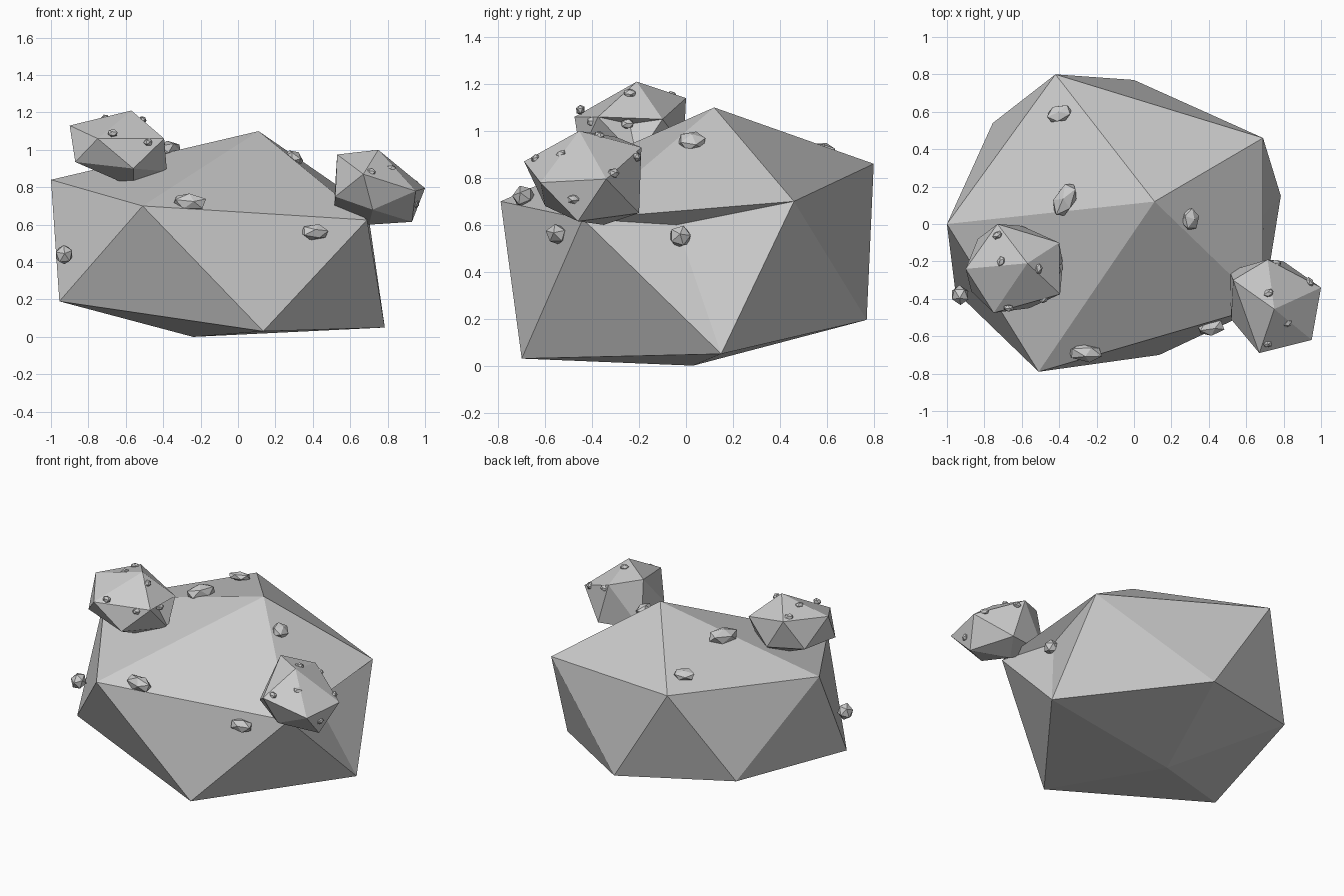
import bpy, bmesh
from mathutils import Vector, Matrix

if "Cube" in bpy.data.objects:
    bpy.data.objects.remove(bpy.data.objects["Cube"])


def finish(bm, name):
    bmesh.ops.recalc_face_normals(bm, faces=bm.faces)
    me = bpy.data.meshes.new(name)
    bm.to_mesh(me)
    bm.free()
    ob = bpy.data.objects.new(name, me)
    bpy.context.collection.objects.link(ob)
    return ob


def ring_rock(name, top, upper, lower, bottom, dent):
    """Icosahedral rock: two caps, two staggered rings, one side face dented."""
    bm = bmesh.new()
    t, b, d = (bm.verts.new(p) for p in (top, bottom, dent))
    u = [bm.verts.new(p) for p in upper]
    l = [bm.verts.new(p) for p in lower]
    for i in range(5):
        j = (i + 1) % 5
        bm.faces.new((t, u[i], u[j]))
        bm.faces.new((l[i], l[j], u[j]))
        bm.faces.new((b, l[j], l[i]))
        if i == 2:
            for p, q in ((u[i], l[i]), (l[i], u[j]), (u[j], u[i])):
                bm.faces.new((p, q, d))
        else:
            bm.faces.new((u[i], l[i], u[j]))
    return finish(bm, name)


def hull_rock(name, pts):
    bm = bmesh.new()
    for p in pts:
        bm.verts.new(p)
    bmesh.ops.convex_hull(bm, input=bm.verts)
    return finish(bm, name)


def pebble(name, pos, size, normal, tilt=0.0):
    """Flattened low-poly stone lying on a surface."""
    bm = bmesh.new()
    n = Vector(normal).normalized()
    rot = n.to_track_quat('Z', 'Y').to_matrix().to_4x4()
    mat = (Matrix.Translation(pos) @ rot @ Matrix.Rotation(tilt, 4, 'Z')
           @ Matrix.Diagonal((*[s / 2 for s in size], 1)))
    bmesh.ops.create_icosphere(bm, subdivisions=1, radius=1, matrix=mat)
    return finish(bm, name)


# main boulder
ring_rock("boulder", (.11, .12, 1.10),
          [(-1, 0, .84), (-.51, -.79, .70), (.69, -.44, .625), (.69, .46, .70), (-.42, .80, .86)],
          [(-.955, -.36, .19), (.135, -.70, .03), (.785, .15, .05), (0, .77, .195), (-.755, .54, .27)],
          (-.24, .03, 0), (.61, -.04, .60))

# left small rock
ring_rock("left_rock", (-.57, -.21, 1.21),
          [(-.90, -.24, 1.13), (-.75, -.475, 1.06), (-.395, -.375, 1.06), (-.40, -.10, 1.05), (-.73, 0, 1.14)],
          [(-.87, -.36, .935), (-.56, -.45, .90), (-.38, -.21, .885), (-.60, -.01, .93), (-.835, -.08, .95)],
          (-.56, -.23, .80), (-.44, -.24, 1.03))

# right small rock
hull_rock("right_rock", [
    (.75, -.455, 1.0), (.67, -.69, .87), (.95, -.62, .78), (1.0, -.34, .795),
    (.715, -.19, .93), (.53, -.30, .975), (.52, -.51, .75), (.93, -.46, .615),
    (.51, -.25, .66), (.72, -.60, .68), (.80, -.20, .65), (.70, -.35, .60)])

# pebbles on the boulder
for i, (p, s, n, a) in enumerate([
        ((-.26, -.69, .72), (.20, .10, .10), (0, -.4, 1), -.1),
        ((.41, -.55, .56), (.16, .09, .10), (.1, -1, .3), 0),
        ((.30, .025, .955), (.13, .11, .08), (.6, 0, .8), 0),
        ((-.93, -.38, .44), (.11, .11, .10), (-1, -.5, .3), 0),
        ((-.37, .13, 1.0), (.21, .12, .10), (-.2, .1, 1), 0),
        ((-.40, .59, .92), (.15, .10, .06), (-.1, .3, 1), 0),
        ((.64, -.025, .55), (.10, .10, .11), (1, 0, .2), 0)]):
    pebble(f"pebble_{i}", p, s, n, a)

# tiny stones on the two small rocks
tiny = [(-.71, -.20, 1.17), (-.67, -.45, 1.09), (-.73, -.06, 1.15), (-.51, -.24, 1.16),
        (-.48, -.40, 1.04), (-.41, -.25, 1.03),
        (.71, -.64, .88), (.82, -.53, .90), (.94, -.31, .82), (.72, -.37, .98),
        (.76, -.21, .89), (.95, -.48, .71)]
for i, p in enumerate(tiny):
    c = Vector((-.64, -.23, 1.0)) if p[0] < 0 else Vector((.755, -.44, .79))
    pebble(f"tiny_stone_{i}", p, (.06, .045, .04), Vector(p) - c)
